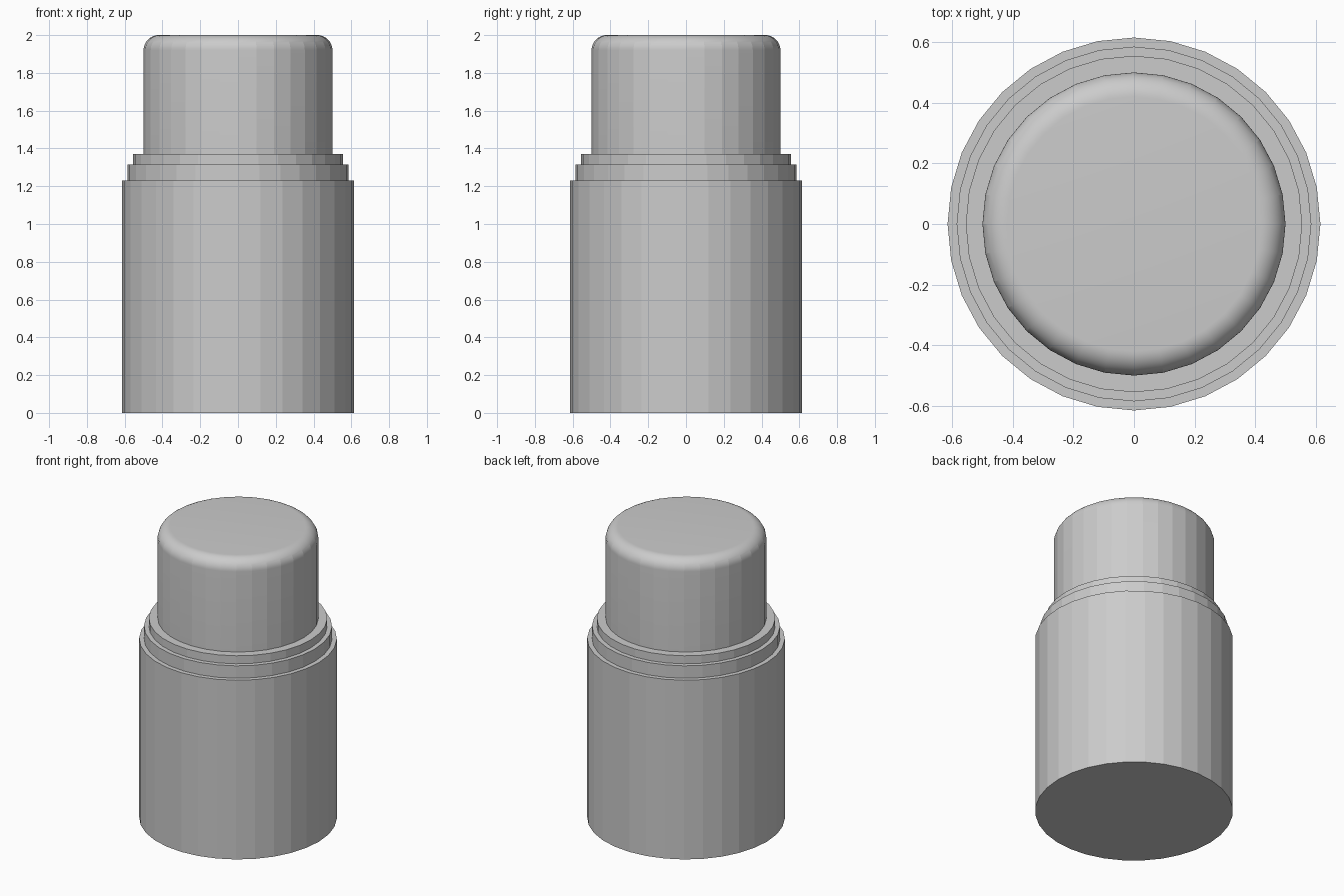
import bpy
import math

if "Cube" in bpy.data.objects:
    bpy.data.objects.remove(bpy.data.objects["Cube"], do_unlink=True)

SIDES = 32

# Single plain grey
grey = bpy.data.materials.new("plain_grey")
grey.use_nodes = True
colour = (0.6, 0.6, 0.6, 1.0)
grey.diffuse_color = colour
grey.node_tree.nodes["Principled BSDF"].inputs["Base Color"].default_value = colour


def drum(name, radius, bottom, top):
    """Upright faceted cylinder between two heights."""
    bpy.ops.mesh.primitive_cylinder_add(
        vertices=SIDES, radius=radius, depth=top - bottom,
        location=(0, 0, (bottom + top) / 2))
    obj = bpy.context.object
    obj.name = name
    obj.data.materials.append(grey)
    return obj


# Body and the two stepped collars, each sunk slightly into the part below
drum("body", 0.615, 0.0, 1.23)
drum("lower_collar", 0.585, 1.21, 1.315)
drum("upper_collar", 0.555, 1.295, 1.37)

# Cap with a rounded top rim
cap = drum("cap", 0.5, 1.35, 2.0)
weights = cap.data.attributes.new("bevel_weight_edge", 'FLOAT', 'EDGE')
for edge in cap.data.edges:
    if all(cap.data.vertices[v].co.z > 0 for v in edge.vertices):
        weights.data[edge.index].value = 1.0
bevel = cap.modifiers.new("rounded_rim", 'BEVEL')
bevel.limit_method = 'WEIGHT'
bevel.width = 0.08
bevel.segments = 12
bpy.ops.object.modifier_apply(modifier=bevel.name)

# Smooth rim, faceted wall
bpy.ops.object.shade_smooth_by_angle(angle=math.radians(9))
